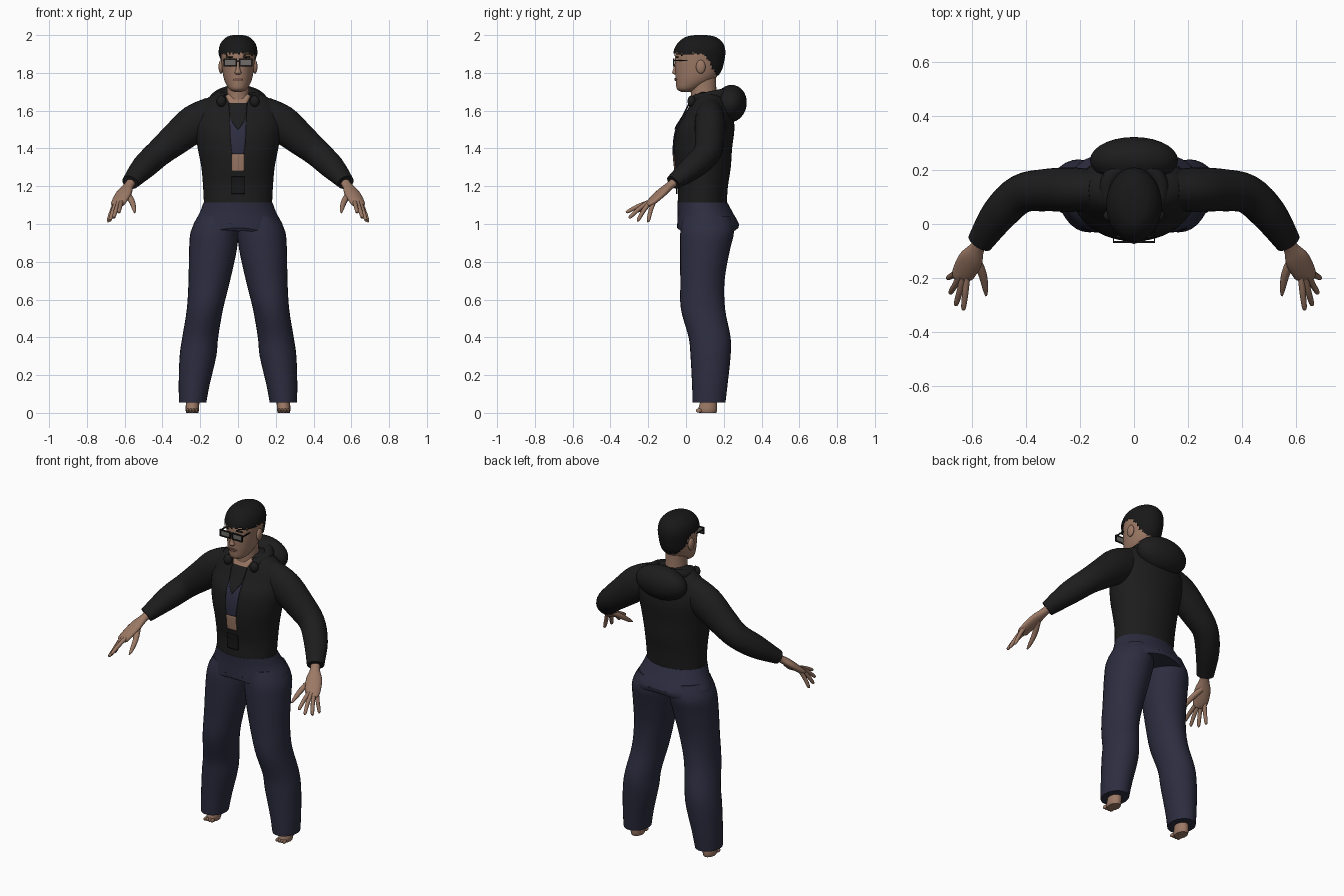
import bpy, bmesh, math, random
from mathutils import Vector
from mathutils.bvhtree import BVHTree

random.seed(4)
if "Cube" in bpy.data.objects:
    bpy.data.objects.remove(bpy.data.objects["Cube"])


def material(name, rgb):
    m = bpy.data.materials.new(name)
    m.use_nodes = True
    m.diffuse_color = (*rgb, 1)
    node = m.node_tree.nodes["Principled BSDF"]
    node.inputs["Base Color"].default_value = (*rgb, 1)
    node.inputs["Roughness"].default_value = 0.8
    return m


SKIN = material("skin", (0.33, 0.19, 0.13))
BLACK = material("black cloth", (0.012, 0.012, 0.012))
NAVY = material("navy cloth", (0.026, 0.026, 0.052))
HAIR = material("black hair", (0.009, 0.009, 0.009))
LENS = material("grey lens", (0.16, 0.15, 0.14))
LIP = material("brown lips", (0.2, 0.1, 0.075))


def finish(name, bm, mat, angle=50):
    bmesh.ops.recalc_face_normals(bm, faces=bm.faces)
    mesh = bpy.data.meshes.new(name)
    bm.to_mesh(mesh)
    bm.free()
    obj = bpy.data.objects.new(name, mesh)
    bpy.context.collection.objects.link(obj)
    mesh.materials.append(mat)
    bpy.ops.object.select_all(action="DESELECT")
    obj.select_set(True)
    bpy.context.view_layer.objects.active = obj
    bpy.ops.object.shade_smooth_by_angle(angle=math.radians(angle))
    return obj


def smooth_rows(rows, steps):
    """Catmull-Rom interpolation of section rows."""
    rows = [Vector(r) for r in rows]
    out = []
    for i in range(len(rows) - 1):
        a, b = rows[max(i - 1, 0)], rows[i]
        c, d = rows[i + 1], rows[min(i + 2, len(rows) - 1)]
        for s in range(steps):
            t = s / steps
            out.append(0.5 * (2 * b + (c - a) * t + (2 * a - 5 * b + 4 * c - d) * t * t
                              + (3 * b - a - 3 * c + d) * t ** 3))
    return out + [rows[-1]]


def loft_mesh(rows, n=28, steps=4, level=True):
    """Skin elliptical sections (x, y, z, radius, radius), level or across the path."""
    bm = bmesh.new()
    pts = smooth_rows(rows, steps)
    rings = []
    for i, p in enumerate(pts):
        u, v = Vector((1, 0, 0)), Vector((0, 1, 0))
        if not level:
            t = (pts[min(i + 1, len(pts) - 1)] - pts[max(i - 1, 0)])
            t = Vector(t[:3]).normalized()
            u = t.cross(Vector((0, 0, 1))).normalized()
            v = u.cross(t)
        angles = [math.tau * k / n for k in range(n)]
        rings.append([bm.verts.new(Vector(p[:3]) + u * p[3] * math.cos(a) + v * p[4] * math.sin(a))
                      for a in angles])
    for a, b in zip(rings, rings[1:]):
        for k in range(n):
            bm.faces.new((a[k], a[(k + 1) % n], b[(k + 1) % n], b[k]))
    bm.faces.new(rings[0])
    bm.faces.new(rings[-1])
    return bm


def loft(name, rows, mat, **kw):
    return finish(name, loft_mesh(rows, **kw), mat)


def ball(name, at, size, mat, tilt=0):
    bm = bmesh.new()
    bmesh.ops.create_uvsphere(bm, u_segments=28, v_segments=16, radius=1)
    bmesh.ops.scale(bm, vec=size, verts=bm.verts)
    obj = finish(name, bm, mat)
    obj.location = at
    obj.rotation_euler.x = tilt
    return obj


def box(name, at, size, mat):
    bm = bmesh.new()
    bmesh.ops.create_cube(bm, size=1)
    bmesh.ops.scale(bm, vec=size, verts=bm.verts)
    obj = finish(name, bm, mat)
    obj.location = at
    return obj


def plate(name, tree, outline, mat, lift=0.004, cols=8, rows=8):
    """Thin patch on the front surface; outline is (z, half width) from bottom to top."""
    bm = bmesh.new()
    grid = []
    for z, w in smooth_rows(outline, rows):
        line = []
        for c in range(cols + 1):
            x = w * (2 * c / cols - 1)
            hit = tree.ray_cast(Vector((x, -1, z)), Vector((0, 1, 0)))[0]
            line.append(bm.verts.new((x, hit.y - lift, z)))
        grid.append(line)
    for a, b in zip(grid, grid[1:]):
        for c in range(cols):
            bm.faces.new((a[c], a[c + 1], b[c + 1], b[c]))
    obj = finish(name, bm, mat)
    mod = obj.modifiers.new("thickness", "SOLIDIFY")
    mod.thickness = 0.006
    mod.offset = 0
    return obj


# Jacket body
TORSO = [(0, .085, 1.1, .18, .13), (0, .09, 1.2, .185, .132), (0, .09, 1.3, .194, .147),
         (0, .09, 1.4, .213, .154), (0, .103, 1.5, .228, .153), (0, .12, 1.57, .225, .13),
         (0, .125, 1.63, .2, .105), (0, .125, 1.675, .15, .08), (0, .125, 1.7, .09, .055)]
torso_bm = loft_mesh(TORSO, n=48)
chest = BVHTree.FromBMesh(torso_bm)
finish("jacket_body", torso_bm, BLACK)

# Shirt opening and front details
plate("shirt_front", chest, [(1.37, .03), (1.45, .04), (1.6, .045)], NAVY)
plate("belly_skin", chest, [(1.28, .032), (1.37, .032)], SKIN)
plate("front_pocket", chest, [(1.16, .035), (1.25, .035)], HAIR, lift=.008)
plate("neckline_skin", chest, [(1.635, .045), (1.685, .07)], SKIN)
plate("shirt_collar", chest, [(1.5, .002), (1.56, .04), (1.64, .05)], BLACK, lift=.009)

# Flared hem
hem = loft_mesh([(0, .115, .965, .243, .162), (0, .117, 1.0, .235, .163),
                 (0, .102, 1.06, .203, .146), (0, .086, 1.115, .182, .132)], n=48)
for v in hem.verts:
    if v.co.z < .99:
        v.co.z += .015 * math.cos(v.co.x * 14)
finish("jacket_hem", hem, NAVY)

# Hood and collar
ball("hood", (0, .236, 1.637), (.163, .085, .1), BLACK, -.2)
arc = [math.radians(a) for a in range(-50, 231, 35)]
loft("hood_collar", [(.1 * math.cos(a), .125 + .095 * math.sin(a), 1.67 + .02 * math.sin(a), .03, .032)
                     for a in arc], BLACK, level=False, n=16)

# Head, neck and hair
HEAD = [(0, 0, 1.7, .022, .025), (0, .01, 1.715, .048, .058), (0, .042, 1.755, .07, .096),
        (0, .06, 1.8, .081, .117), (0, .068, 1.86, .088, .126), (0, .072, 1.91, .09, .126),
        (0, .076, 1.95, .078, .108), (0, .078, 1.98, .048, .07), (0, .078, 1.99, .015, .02)]
head_bm = loft_mesh(HEAD, n=40)
face = BVHTree.FromBMesh(head_bm)
finish("head", head_bm, SKIN)
loft("neck", [(0, .105, 1.6, .075, .075), (0, .094, 1.68, .06, .068), (0, .09, 1.8, .058, .07)], SKIN)

hair = loft_mesh([(x, y, z + .01, a + .012, b + .01) for x, y, z, a, b in HEAD], n=64, steps=8)


def below_hairline(f):
    p = f.calc_center_median()
    line = 1.9 - .115 * min(max((p.y - .1) / .06, 0), 1)
    return p.z < line + random.uniform(-.008, .008)


bmesh.ops.delete(hair, geom=[f for f in hair.faces if below_hairline(f)], context="FACES")
finish("hair", hair, HAIR)

# Face details
plate("mouth", face, [(1.757, .012), (1.765, .027), (1.773, .01)], LIP, lift=.002, rows=3)
loft("nose", [(0, -.052, 1.79, .008, .004), (0, -.058, 1.8, .018, .015),
              (0, -.057, 1.82, .011, .011), (0, -.05, 1.86, .007, .006)], SKIN, n=14)

# Glasses: rims, lenses, bridge and short temples
for side, s in (("left", 1), ("right", -1)):
    cx = .041 * s
    for z in (1.838, 1.872):
        box(side + "_rim_bar", (cx, -.066, z), (.07, .008, .007), HAIR)
    for x in (.009, .073):
        box(side + "_rim_post", (x * s, -.066, 1.855), (.008, .008, .04), HAIR)
    box(side + "_lens", (cx, -.065, 1.855), (.058, .003, .03), LENS)
    box(side + "_temple", (.076 * s, -.03, 1.866), (.005, .075, .007), HAIR)
    ball(side + "_eyebrow", (.04 * s, -.046, 1.884), (.026, .008, .004), HAIR)
box("glasses_bridge", (0, -.066, 1.862), (.018, .008, .008), HAIR)

# Limbs on both sides
FINGERS = {"index": (.63, -.315, 1.06, .618, -.2), "middle": (.657, -.3, 1.033, .632, -.2),
           "ring": (.677, -.258, 1.018, .644, -.19), "little": (.686, -.205, 1.015, .65, -.17)}
for side, s in (("left", 1), ("right", -1)):
    def limb(part, rows, mat, **kw):
        loft(side + "_" + part, [(r[0] * s, *r[1:]) for r in rows], mat, **kw)

    ball(side + "_ear", (.09 * s, .078, 1.832), (.013, .025, .036), SKIN)
    ball(side + "_cord_toggle", (.088 * s, .03, 1.65), (.026, .022, .03), BLACK)
    limb("sleeve", [(.13, .125, 1.575, .075, .1), (.23, .127, 1.53, .082, .1), (.33, .125, 1.45, .078, .086),
                    (.42, .11, 1.375, .072, .073), (.5, .035, 1.3, .066, .065),
                    (.57, -.068, 1.22, .048, .04)], BLACK, level=False)
    limb("trouser_leg", [(.11, .11, 1.04, .1, .125), (.124, .112, .96, .126, .142), (.133, .1, .86, .126, .132),
                         (.152, .087, .7, .11, .117), (.175, .09, .55, .096, .117),
                         (.2, .125, .4, .095, .111), (.212, .13, .3, .097, .106),
                         (.232, .126, .15, .082, .094), (.24, .122, .055, .072, .087)], NAVY)

    # Hand
    limb("palm", [(.555, -.045, 1.235, .028, .024), (.578, -.085, 1.203, .027, .021),
                  (.603, -.13, 1.165, .045, .022), (.632, -.185, 1.115, .042, .018),
                  (.638, -.205, 1.1, .03, .012)], SKIN, level=False, n=16)
    for finger, (x, y, z, bx, by) in FINGERS.items():
        limb(finger + "_finger", [(bx, by, 1.115, .012, .012),
                                  ((x + bx) / 2, (y + by) / 2, (z + 1.125) / 2, .0115, .0115),
                                  (x, y + .006, z + .005, .009, .009), (x, y, z, .003, .003)],
             SKIN, level=False, n=10)
    limb("thumb", [(.59, -.12, 1.165, .018, .016), (.562, -.18, 1.12, .016, .015),
                   (.55, -.235, 1.08, .011, .011), (.547, -.265, 1.06, .004, .004)],
         SKIN, level=False, n=10)

    # Ankle and foot
    limb("foot", [(.242, .115, 0, .032, .045), (.242, .115, .02, .036, .05),
                  (.24, .12, .06, .035, .045), (.24, .122, .12, .035, .045)], SKIN, n=16)
    for k in range(4):
        ball(side + "_toe", ((.218 + .016 * k) * s, .068, .012), (.0075, .016, .011), SKIN)
